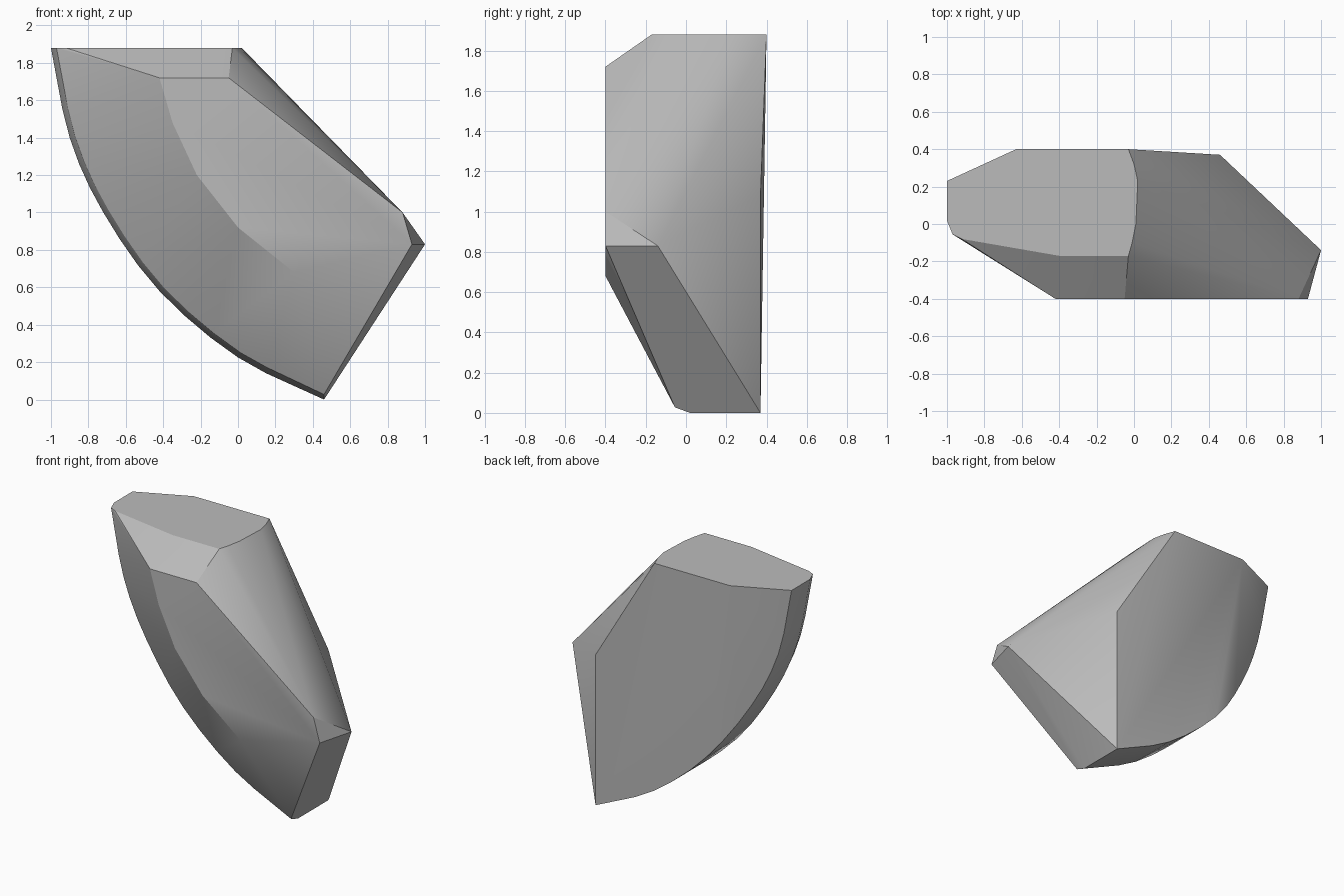
import bpy, bmesh, math
from mathutils import Vector

if "Cube" in bpy.data.objects:
    bpy.data.objects.remove(bpy.data.objects["Cube"])

grey = bpy.data.materials.new("stone_grey")
grey.use_nodes = True
colour = (0.5, 0.5, 0.5, 1)
grey.diffuse_color = colour
grey.node_tree.nodes["Principled BSDF"].inputs["Base Color"].default_value = colour


def spline(pts, n):
    """Smooth path through a few control points (x, z)."""
    p = [Vector(q) for q in pts]
    p = [2 * p[0] - p[1]] + p + [2 * p[-1] - p[-2]]
    out = []
    for a, b, c, d in zip(p, p[1:], p[2:], p[3:]):
        for i in range(n):
            t = i / n
            out.append(0.5 * (2 * b + (c - a) * t + (2 * a - 5 * b + 4 * c - d) * t**2
                              + (3 * b - a - 3 * c + d) * t**3))
    return out + [p[-2]]


TOP, FRONT = 1.88, -0.4
points = []

# curved outer wall: back edge, front edge and rounded rim
arc = spline([(-1, TOP), (-0.9, 1.4), (-0.72, 1), (-0.42, 0.58), (0, 0.225), (0.46, 0)], 3)
for i, (x, z) in enumerate(arc):
    ahead, behind = arc[min(i + 1, len(arc) - 1)], arc[max(i - 1, 0)]
    d = (ahead - behind).normalized()
    back = min(0.37, 0.23 + 0.46 * (x + 1) + 0.083 * (z - TOP))
    points += [(x, back, z), (x, 0.02, z)]
    points.append((min(x - d.y * 0.03, 0.46), -0.055, min(z + d.x * 0.03, TOP)))

# flat top outline
points += [(x, y, TOP) for x, y in [(-0.63, 0.4), (-0.03, 0.4), (0.0, 0.32), (0.02, 0.23), (0.015, 0.1),
                                    (0.01, 0), (-0.01, -0.1), (-0.03, -0.17), (-0.4, -0.17), (-0.92, -0.08)]]
# flat front outline
points += [(x, FRONT, z) for x, z in [(-0.42, 1.72), (-0.05, 1.72), (0.88, 1), (0.93, 0.83), (0.3, 0.68),
                                      (0, 0.92), (-0.22, 1.2), (-0.35, 1.48)]]
# side corner and upper back corner
points += [(1, -0.14, 0.83), (0.46, 0.37, 1.08)]

bm = bmesh.new()
for p in points:
    bm.verts.new(p)
bmesh.ops.remove_doubles(bm, verts=bm.verts, dist=0.001)
hull = bmesh.ops.convex_hull(bm, input=bm.verts)
spare = {g for g in hull["geom_interior"] + hull["geom_unused"] if isinstance(g, bmesh.types.BMVert)}
bmesh.ops.delete(bm, geom=list(spare), context="VERTS")
bmesh.ops.dissolve_limit(bm, angle_limit=math.radians(0.5), verts=bm.verts, edges=bm.edges)
bmesh.ops.recalc_face_normals(bm, faces=bm.faces)

mesh = bpy.data.meshes.new("cut_stone")
bm.to_mesh(mesh)
bm.free()
mesh.materials.append(grey)
stone = bpy.data.objects.new("cut_stone", mesh)
bpy.context.collection.objects.link(stone)
bpy.context.view_layer.objects.active = stone
stone.select_set(True)
bpy.ops.object.shade_smooth_by_angle(angle=math.radians(30))
